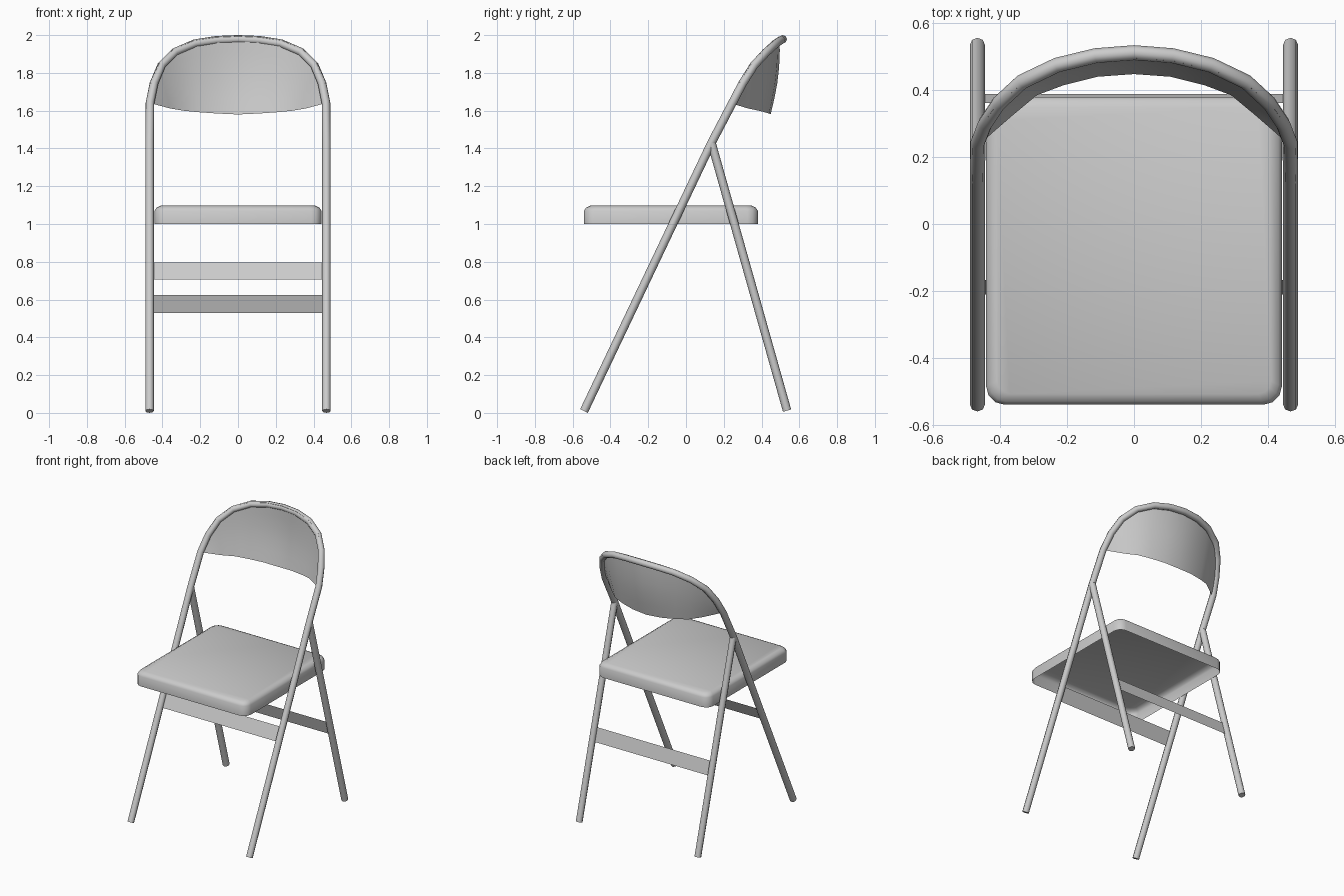
import bpy, bmesh, math
from mathutils import Vector

if "Cube" in bpy.data.objects:
    bpy.data.objects.remove(bpy.data.objects["Cube"])

R = 0.0225   # tube radius
LX = 0.468   # leg centre offset


def finish(obj, angle=40):
    bpy.ops.object.select_all(action='DESELECT')
    obj.select_set(True)
    bpy.context.view_layer.objects.active = obj
    bpy.ops.object.shade_smooth_by_angle(angle=math.radians(angle))
    return obj


def mesh_obj(name, verts, faces, angle=40):
    me = bpy.data.meshes.new(name)
    me.from_pydata(verts, [], faces)
    bm = bmesh.new()
    bm.from_mesh(me)
    bmesh.ops.recalc_face_normals(bm, faces=bm.faces)
    bm.to_mesh(me)
    bm.free()
    obj = bpy.data.objects.new(name, me)
    bpy.context.collection.objects.link(obj)
    return finish(obj, angle)


def tube(name, pts):
    cu = bpy.data.curves.new(name, 'CURVE')
    cu.dimensions = '3D'
    cu.bevel_depth = R
    cu.bevel_resolution = 2
    cu.use_fill_caps = True
    sp = cu.splines.new('POLY')
    sp.points.add(len(pts) - 1)
    for p, co in zip(sp.points, pts):
        p.co = (*co, 1)
    obj = bpy.data.objects.new(name, cu)
    bpy.context.collection.objects.link(obj)
    bpy.ops.object.select_all(action='DESELECT')
    obj.select_set(True)
    bpy.context.view_layer.objects.active = obj
    bpy.ops.object.convert(target='MESH')
    return finish(bpy.context.view_layer.objects.active, 50)


def mirror_path(half):
    return half + [(-x, y, z) for x, y, z in reversed(half[:-1])]


# front legs and back arch: one continuous bent tube
arch = mirror_path([(0.466, 0.245, 1.64), (0.445, 0.30, 1.745), (0.405, 0.36, 1.84),
                    (0.335, 0.425, 1.91), (0.23, 0.475, 1.955), (0.115, 0.503, 1.973),
                    (0, 0.512, 1.978)])
foot = (LX, -0.54, 0.01)
knee = (LX, 0.135, 1.43)
flip = lambda p: (-p[0], p[1], p[2])
tube("front_frame", [foot, knee] + arch + [flip(knee), flip(foot)])

# rear legs
for s, side in ((1, "right"), (-1, "left")):
    tube("rear_leg_" + side, [(s * LX, 0.135, 1.43), (s * LX, 0.535, 0.012)])

# flat cross bars following the slope of the legs
def bar(name, y0, z0, y1, z1):
    mesh_obj(name, [(-LX, y0, z0), (LX, y0, z0), (LX, y1, z1), (-LX, y1, z1)], [(0, 1, 2, 3)])

bar("front_cross_bar", -0.21, 0.705, -0.167, 0.795)
bar("rear_cross_bar", 0.389, 0.53, 0.362, 0.625)

# backrest panel: curved sheet lofted from its lower edge to the arch
low = mirror_path([(0.462, 0.238, 1.64), (0.42, 0.275, 1.628), (0.36, 0.327, 1.612),
                   (0.29, 0.385, 1.60), (0.21, 0.415, 1.592), (0.11, 0.44, 1.585),
                   (0, 0.448, 1.58)])
rows, n = 5, len(low)
verts = []
for k in range(rows + 1):
    t = k / rows
    for a, b in zip(low, arch):
        a, b = Vector(a), Vector(b)
        out = Vector((b.x, 0, (b.z - 1.64) * 1.3)).normalized() * 0.017
        p = a.lerp(b + out + Vector((0, -0.016, 0)), t)
        p.y += 0.017 * math.sin(math.pi * t) * (1 - abs(a.x) / 0.47)
        verts.append(p)
faces = [(k * n + i, k * n + i + 1, (k + 1) * n + i + 1, (k + 1) * n + i)
         for k in range(rows) for i in range(n - 1)]
mesh_obj("backrest_panel", verts, faces, 60)

# seat: rounded pan, softened at the top and open underneath
def ring(inset, z, c=0.055, seg=3):
    hx, hy, cy = 0.442 - inset, 0.46 - inset, -0.08
    r = c - inset * 0.5
    pts = []
    for q, (sx, sy) in enumerate(((1, 1), (-1, 1), (-1, -1), (1, -1))):
        for i in range(seg + 1):
            a = math.pi / 2 * (q + i / seg)
            pts.append((sx * (hx - r) + r * math.cos(a),
                        cy + sy * (hy - r) + r * math.sin(a), z))
    return pts

rings = [ring(0, 1.0), ring(0, 1.07), ring(0.01, 1.086), ring(0.032, 1.097)]
m = len(rings[0])
faces = [(k * m + i, k * m + (i + 1) % m, (k + 1) * m + (i + 1) % m, (k + 1) * m + i)
         for k in range(len(rings) - 1) for i in range(m)]
faces.append(tuple(range(3 * m, 4 * m)))
mesh_obj("seat", sum(rings, []), faces, 50)
